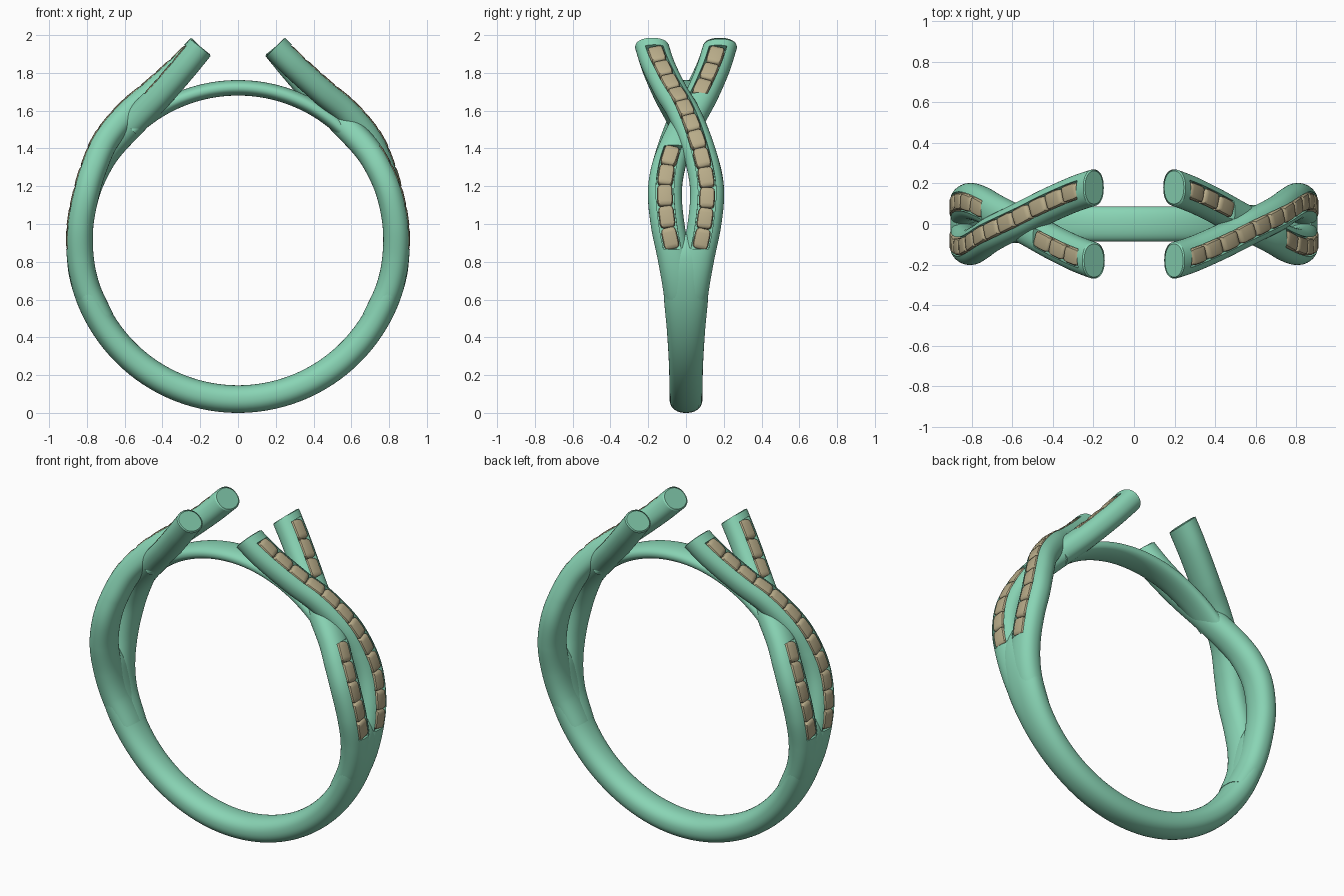
import bpy, bmesh, math
from mathutils import Vector, Matrix

if "Cube" in bpy.data.objects:
    bpy.data.objects.remove(bpy.data.objects["Cube"])

CZ = 0.915          # height of the ring centre
Y = Vector((0, 1, 0))


def material(name, col):
    m = bpy.data.materials.new(name)
    m.diffuse_color = (*col, 1)
    m.use_nodes = True
    m.node_tree.nodes["Principled BSDF"].inputs["Base Color"].default_value = m.diffuse_color
    return m


GREEN = material("green_metal", (0.25, 0.66, 0.46))
BEIGE = material("beige_stone", (0.48, 0.41, 0.25))


def polar(deg, r, y=0.0):
    a = math.radians(deg)
    return Vector((r * math.cos(a), y, CZ + r * math.sin(a)))


def spline(pts, n=10):
    """Catmull-Rom curve through vectors of any size."""
    out = []
    for i in range(len(pts) - 1):
        p0, p1 = pts[max(i - 1, 0)], pts[i]
        p2, p3 = pts[i + 1], pts[min(i + 2, len(pts) - 1)]
        for k in range(n):
            t = k / n
            out.append(p1 + (p2 - p0) * (t / 2) + (p0 * 2 - p1 * 5 + p2 * 4 - p3) * (t * t / 2)
                       + (p1 * 3 - p0 - p2 * 3 + p3) * (t ** 3 / 2))
    return out + [pts[-1].copy()]


def finish(bm, name, mat, angle=35):
    bmesh.ops.remove_doubles(bm, verts=bm.verts, dist=1e-5)
    bmesh.ops.recalc_face_normals(bm, faces=bm.faces)
    me = bpy.data.meshes.new(name)
    bm.to_mesh(me)
    bm.free()
    me.materials.append(mat)
    ob = bpy.data.objects.new(name, me)
    bpy.context.collection.objects.link(ob)
    bpy.ops.object.select_all(action='DESELECT')
    ob.select_set(True)
    bpy.context.view_layer.objects.active = ob
    bpy.ops.object.shade_smooth_by_angle(angle=math.radians(angle))
    return ob


def loft(rings, name):
    """Skin a list of equal-length point rings and cap both ends."""
    bm = bmesh.new()
    vs = [[bm.verts.new(p) for p in r] for r in rings]
    n = len(vs[0])
    for a, b in zip(vs, vs[1:]):
        for i in range(n):
            bm.faces.new((a[i], a[(i + 1) % n], b[(i + 1) % n], b[i]))
    bm.faces.new(vs[0])
    bm.faces.new(vs[-1])
    return finish(bm, name, GREEN)


def section(a, h, depth=0.0, e=2.25, c=0.047):
    """Rounded section (across, up), with a flat-floored channel on top."""
    top = lambda u: h * max(0, 1 - abs(u / a) ** e) ** (1 / e)
    c = min(c, a * 0.6)
    t0 = math.atan2((top(c) / h) ** (e / 2), (c / a) ** (e / 2))
    pts = []
    for i in range(33):
        t = t0 - i / 32 * (math.pi + 2 * t0)
        co, si = math.cos(t), math.sin(t)
        pts.append((math.copysign(a * abs(co) ** (2 / e), co), math.copysign(h * abs(si) ** (2 / e), si)))
    for i in range(7):
        u = -c + 2 * c * i / 6
        pts.append((u, top(c) - depth if depth else top(u)))
    return pts


def up_at(path, i):
    t = path[min(i + 1, len(path) - 1)] - path[max(i - 1, 0)]
    return Vector((t.z, 0, -t.x)).normalized()


def place(p, up, prof):
    return [p + Y * u + up * v for u, v in prof]


def turned_copy(ob, name):
    """Second half of the ring: half turn about z."""
    o = ob.copy()
    o.name = name
    o.rotation_euler.z = math.pi
    bpy.context.collection.objects.link(o)


def strand(name, pts, channels):
    """Crossing strand with gem channels; channels = (z low, z high, gem count)."""
    path = spline(pts, 24)
    n = len(path)
    ups = [up_at(path, i) for i in range(n)]
    A, H, D = 0.09, 0.071, 0.036
    outer = [p + u * H for p, u in zip(path, ups)]
    spans = []
    for lo, hi, count in channels:
        ids = [i for i in range(n) if lo <= outer[i].z <= hi]
        spans.append((ids[0], ids[-1], count))
    rings = []
    for i in range(n):
        p, u = path[i], ups[i]
        ds = [0.0]
        for s, e, _ in spans:
            if i == s:
                ds = [0.0, D]
            elif i == e:
                ds = [D, 0.0]
            elif s < i < e:
                ds = [D]
        if i == n - 1:                      # softened tip edge
            rings.append(place(p - (path[-1] - path[-2]).normalized() * 0.012, u, section(A, H)))
            rings.append(place(p, u, section(A * 0.9, H * 0.88)))
        else:
            rings += [place(p, u, section(A, H, d)) for d in ds]
    turned_copy(loft(rings, name), name + "_left")

    # cushion stones evenly spaced along each channel
    bm = bmesh.new()
    for s, e, count in spans:
        acc = [0.0]
        for i in range(s, e):
            acc.append(acc[-1] + (outer[i + 1] - outer[i]).length)
        pitch = acc[-1] / count
        for k in range(count):
            d = (k + 0.5) * pitch
            j = s + min(range(len(acc)), key=lambda q: abs(acc[q] - d))
            t = (path[min(j + 2, n - 1)] - path[j - 2]).normalized()
            u = ups[j]
            side = u.cross(t).normalized()
            base = outer[s + min(j - s, e - s)] + t * (d - acc[j - s])
            M = Matrix((t, side, u)).transposed().to_4x4()
            M.translation = base - u * 0.027
            M = M @ Matrix.Diagonal((pitch * 0.97, 0.083, 0.052, 1))
            g = bmesh.new()
            bmesh.ops.create_cube(g, size=1)
            bmesh.ops.bevel(g, geom=g.edges[:], offset=0.22, segments=2, profile=0.5, affect='EDGES')
            vmap = {v: bm.verts.new(M @ v.co) for v in g.verts}
            for f in g.faces:
                bm.faces.new([vmap[v] for v in f.verts])
            g.free()
    stones = finish(bm, name + "_stones", BEIGE, 40)
    turned_copy(stones, name + "_stones_left")


# over strand: rises from the shank, crosses on top and ends at the front tip
over = [polar(-30, .838, .012), polar(-18, .84, .032), polar(-7, .84, .06), polar(5, .84, .096),
        polar(17, .842, .112), polar(27, .856, .092), polar(37.4, .878, .048),
        Vector((.58, -.012, 1.59)), Vector((.45, -.078, 1.70)), Vector((.30, -.145, 1.835)),
        Vector((.197, -.18, 1.938))]
strand("over_strand", over, [(0.865, 1.95, 12)])

# under strand: mirrored route, dipping below the crossing
under = [polar(-30, .838, -.012), polar(-18, .84, -.032), polar(-7, .84, -.06), polar(5, .84, -.096),
         polar(17, .84, -.112), polar(27, .838, -.095), polar(36, .835, -.056),
         Vector((.55, .008, 1.54)), Vector((.42, .08, 1.675)), Vector((.295, .142, 1.818)),
         Vector((.197, .18, 1.938))]
strand("under_strand", under, [(0.865, 1.42, 5), (1.69, 1.95, 3)])

# lower shank: swells toward the fork (angle, half width, half height)
half = [(-90, .087, .073), (-65, .088, .073), (-50, .091, .073), (-35, .101, .073),
        (-20, .118, .073), (-9, .118, .071), (-3, .085, .06), (2, .06, .03)]
keys = [Vector((-180 - a, w, h)) for a, w, h in reversed(half[1:])] + [Vector(k) for k in half]
rings = []
for a, w, h in spline(keys, 10):
    rings.append(place(polar(a, .842), polar(a, 1) - Vector((0, 0, CZ)), section(w, h)))
loft(rings, "shank")

# thin bridge closing the ring below the tips
rings = []
for i in range(49):
    a = 46 + i * 88 / 48
    rings.append(place(polar(a, .806), polar(a, 1) - Vector((0, 0, CZ)), section(.086, .041)))
loft(rings, "top_bridge")
